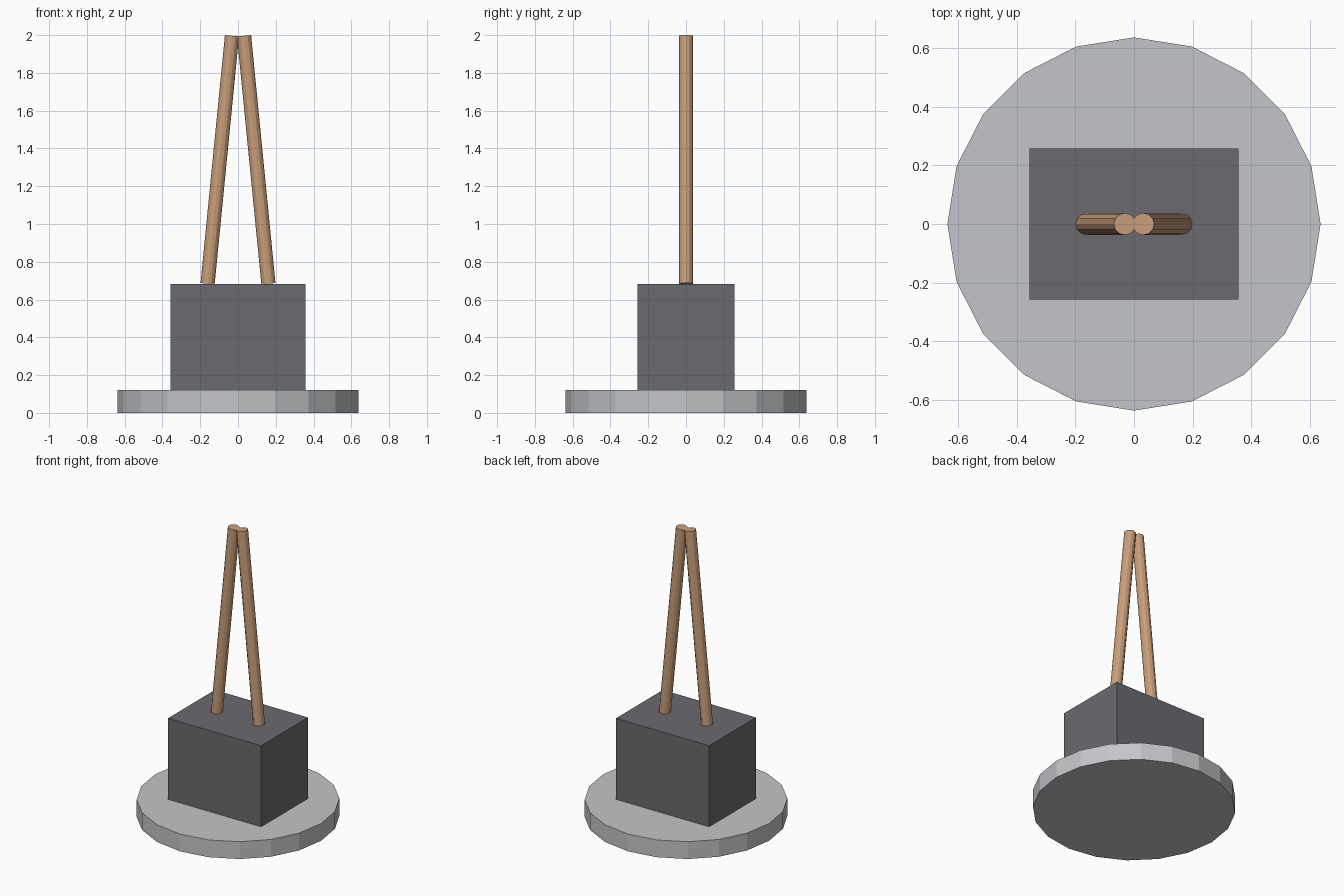
import bpy
from mathutils import Vector

default = bpy.data.objects.get("Cube")
if default:
    bpy.data.objects.remove(default, do_unlink=True)


def make_material(name, rgb):
    mat = bpy.data.materials.new(name)
    mat.use_nodes = True
    color = (*rgb, 1.0)
    mat.diffuse_color = color
    mat.node_tree.nodes["Principled BSDF"].inputs["Base Color"].default_value = color
    return mat


def finish(name, mat):
    obj = bpy.context.object
    obj.name = obj.data.name = name
    obj.data.materials.append(mat)
    return obj


def rod(name, start, end, radius, sides, mat):
    """Flat-sided cylinder between two points."""
    start, end = Vector(start), Vector(end)
    axis = end - start
    tilt = Vector((0, 0, 1)).rotation_difference(axis).to_euler()
    bpy.ops.mesh.primitive_cylinder_add(
        vertices=sides, radius=radius, depth=axis.length,
        location=(start + end) / 2, rotation=tilt)
    return finish(name, mat)


light_grey = make_material("light grey", (0.55, 0.56, 0.58))
dark_grey = make_material("dark grey", (0.145, 0.147, 0.16))
tan = make_material("tan", (0.59, 0.345, 0.195))

base_top, block_top = 0.12, 0.682

# Round base plate
rod("base_plate", (0, 0, 0), (0, 0, base_top), 0.637, 20, light_grey)

# Rectangular block
bpy.ops.mesh.primitive_cube_add(size=1, location=(0, 0, (base_top + block_top) / 2))
block = finish("block", dark_grey)
block.scale = (0.714, 0.514, block_top - base_top)

# Two rods leaning together at the top
for side, sign in (("left", 1), ("right", -1)):
    rod(side + "_rod", (sign * 0.161, 0, block_top + 0.002),
        (sign * 0.032, 0, 1.9965), 0.0375, 12, tan)
